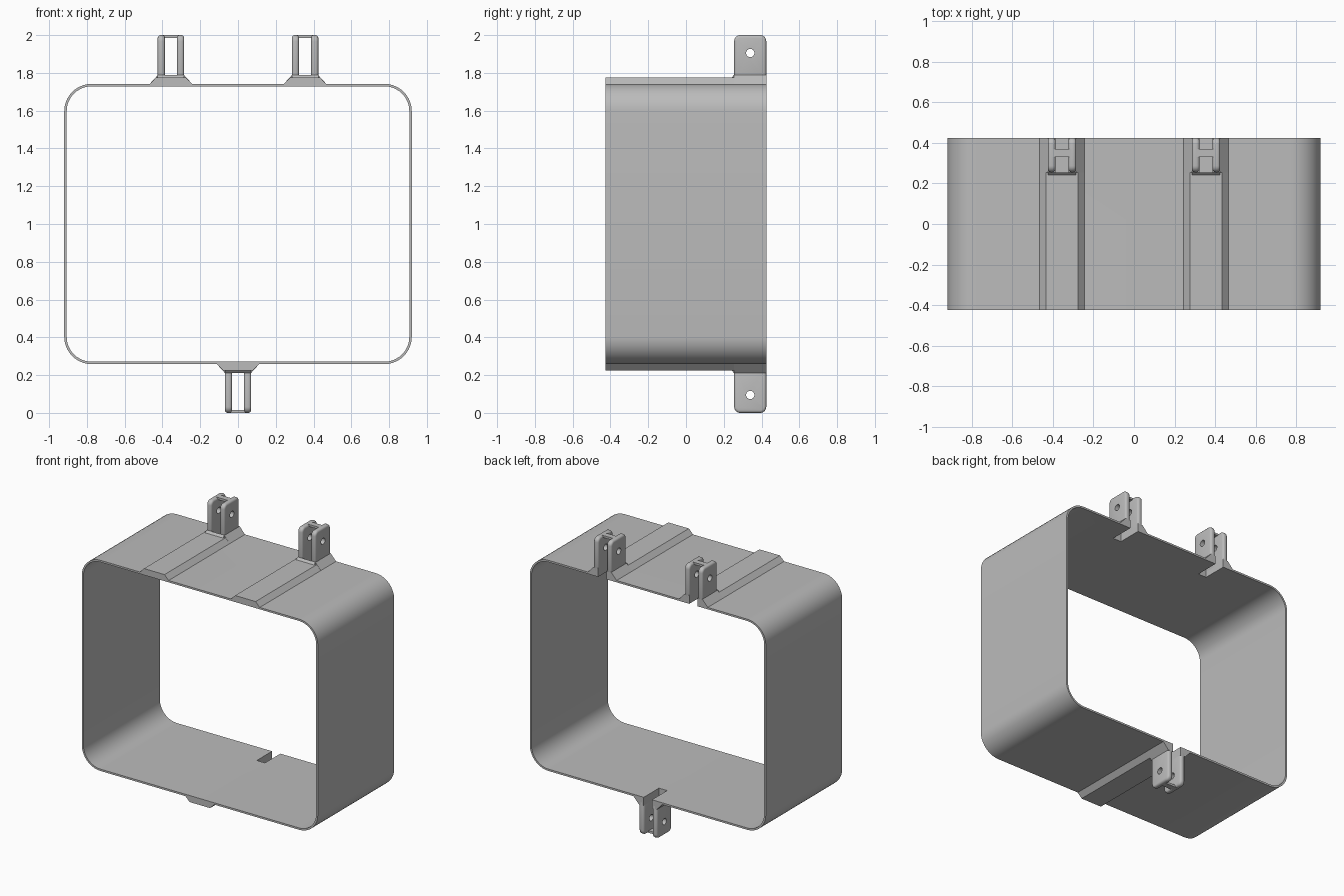
import bpy, bmesh, math
from mathutils import Vector

if "Cube" in bpy.data.objects:
    bpy.data.objects.remove(bpy.data.objects["Cube"], do_unlink=True)

grey = bpy.data.materials.new("plain grey")
grey.use_nodes = True
grey.diffuse_color = (0.5, 0.5, 0.5, 1)
grey.node_tree.nodes["Principled BSDF"].inputs["Base Color"].default_value = (0.5, 0.5, 0.5, 1)

HALF_X, HALF_Z, DEPTH = 0.92, 0.742, 0.425   # outer frame
WALL, CORNER = 0.013, 0.145
LUG_FRONT, GAP, LUG_HALF = 0.255, 0.032, 0.07


def rounded(u0, u1, v0, v1, radii, steps=10):
    """Rounded rectangle, radii anticlockwise from the upper right corner."""
    pts = []
    corners = [(u1, v1, -1, -1), (u0, v1, 1, -1), (u0, v0, 1, 1), (u1, v0, -1, 1)]
    for k, ((u, v, su, sv), r) in enumerate(zip(corners, radii)):
        for i in range(steps + 1 if r else 1):
            a = math.pi / 2 * (k + i / steps)
            pts.append((u + su * r + r * math.cos(a), v + sv * r + r * math.sin(a)))
    return pts


def finish(name, bm):
    bmesh.ops.recalc_face_normals(bm, faces=bm.faces)
    mesh = bpy.data.meshes.new(name)
    bm.to_mesh(mesh)
    bm.free()
    ob = bpy.data.objects.new(name, mesh)
    bpy.context.collection.objects.link(ob)
    mesh.materials.append(grey)
    return ob


def prism(name, pts, axis, a, b):
    """Extrude a profile: (x, z) along y, or (y, z) along x."""
    bm = bmesh.new()
    at = (lambda p, d: (p[0], d, p[1])) if axis == "y" else (lambda p, d: (d, p[0], p[1]))
    face = bm.faces.new([bm.verts.new(at(p, a)) for p in pts])
    out = bmesh.ops.extrude_face_region(bm, geom=[face])
    move = Vector((0, b - a, 0) if axis == "y" else (b - a, 0, 0))
    bmesh.ops.translate(bm, vec=move,
                        verts=[v for v in out["geom"] if isinstance(v, bmesh.types.BMVert)])
    return finish(name, bm)


def select(ob):
    bpy.ops.object.select_all(action="DESELECT")
    ob.select_set(True)
    bpy.context.view_layer.objects.active = ob


def apply(ob, kind, **settings):
    mod = ob.modifiers.new(kind.title(), kind)
    for key, value in settings.items():
        setattr(mod, key, value)
    select(ob)
    bpy.ops.object.modifier_apply(modifier=mod.name)


def cut(ob, cutter):
    apply(ob, "BOOLEAN", operation="DIFFERENCE", solver="EXACT", object=cutter)


def drop(ob):
    bpy.data.objects.remove(ob, do_unlink=True)


# Rounded frame: outer shell with the opening cut through
frame = prism("frame", rounded(-HALF_X, HALF_X, 1 - HALF_Z, 1 + HALF_Z, [CORNER] * 4),
              "y", -DEPTH, DEPTH)
r = CORNER - WALL
opening = prism("opening_cutter",
                rounded(WALL - HALF_X, HALF_X - WALL, 1 - HALF_Z + WALL, 1 + HALF_Z - WALL, [r] * 4),
                "y", -1, 1)
cut(frame, opening)
drop(opening)
parts = [frame]


def mount(label, x, s):
    """Rib, flared base and two-plate lug; s is 1 on top, -1 underneath."""
    def z(h):
        return 1 + s * h

    def flip(pts):
        return [(u, z(h)) for u, h in pts]

    slot = prism("slot_cutter", flip(rounded(x - GAP, x + GAP, 0.6, 1.2, [0] * 4)),
                 "y", LUG_FRONT, 0.6)

    # Long low rib
    rib = prism(label + "_rib", flip([(x - 0.112, HALF_Z), (x - 0.08, 0.775), (x + 0.08, 0.775),
                                      (x + 0.112, HALF_Z), (x + 0.1, HALF_Z - 0.006),
                                      (x - 0.1, HALF_Z - 0.006)]), "y", -DEPTH, DEPTH)
    # Flared foot of the lug
    foot = prism(label + "_lug_foot", flip([(x - 0.112, HALF_Z), (x - LUG_HALF, 0.788),
                                            (x + LUG_HALF, 0.788), (x + 0.112, HALF_Z)]),
                 "y", LUG_FRONT, DEPTH)
    # Sloped fillet in front of the lug
    fillet = prism(label + "_lug_fillet", flip([(0.238, 0.772), (LUG_FRONT, 0.79),
                                                (LUG_FRONT, 0.77)]),
                   "x", x - LUG_HALF, x + LUG_HALF)
    for ob in (frame, rib, foot):
        cut(ob, slot)
    drop(slot)

    # Pair of drilled plates with rounded edges
    drill = prism("drill_cutter", flip(rounded(0.318, 0.362, 0.883, 0.927, [0.022] * 4, 6)),
                  "x", x - 0.2, x + 0.2)
    for side, word in ((1, "left"), (-1, "right")):
        plate = prism(f"{label}_{word}_plate",
                      flip(rounded(LUG_FRONT, DEPTH, 0.755, 1.0, [0.032, 0.032, 0, 0], 6)),
                      "x", x + side * GAP, x + side * LUG_HALF)
        apply(plate, "BEVEL", width=0.014, segments=3, limit_method="ANGLE",
              angle_limit=math.radians(50))
        cut(plate, drill)
        parts.append(plate)
    drop(drill)

    # Thin bridge joining the plate tips
    bridge = prism(label + "_bridge", flip(rounded(0.33, 0.37, 0.985, 1.0, [0] * 4)),
                   "x", x - GAP - 0.015, x + GAP + 0.015)
    parts.extend([rib, foot, fillet, bridge])


mount("top_left", 0.355, 1)
mount("top_right", -0.355, 1)
mount("bottom", 0, -1)

for ob in parts:
    select(ob)
    bpy.ops.object.shade_smooth_by_angle(angle=math.radians(35))
